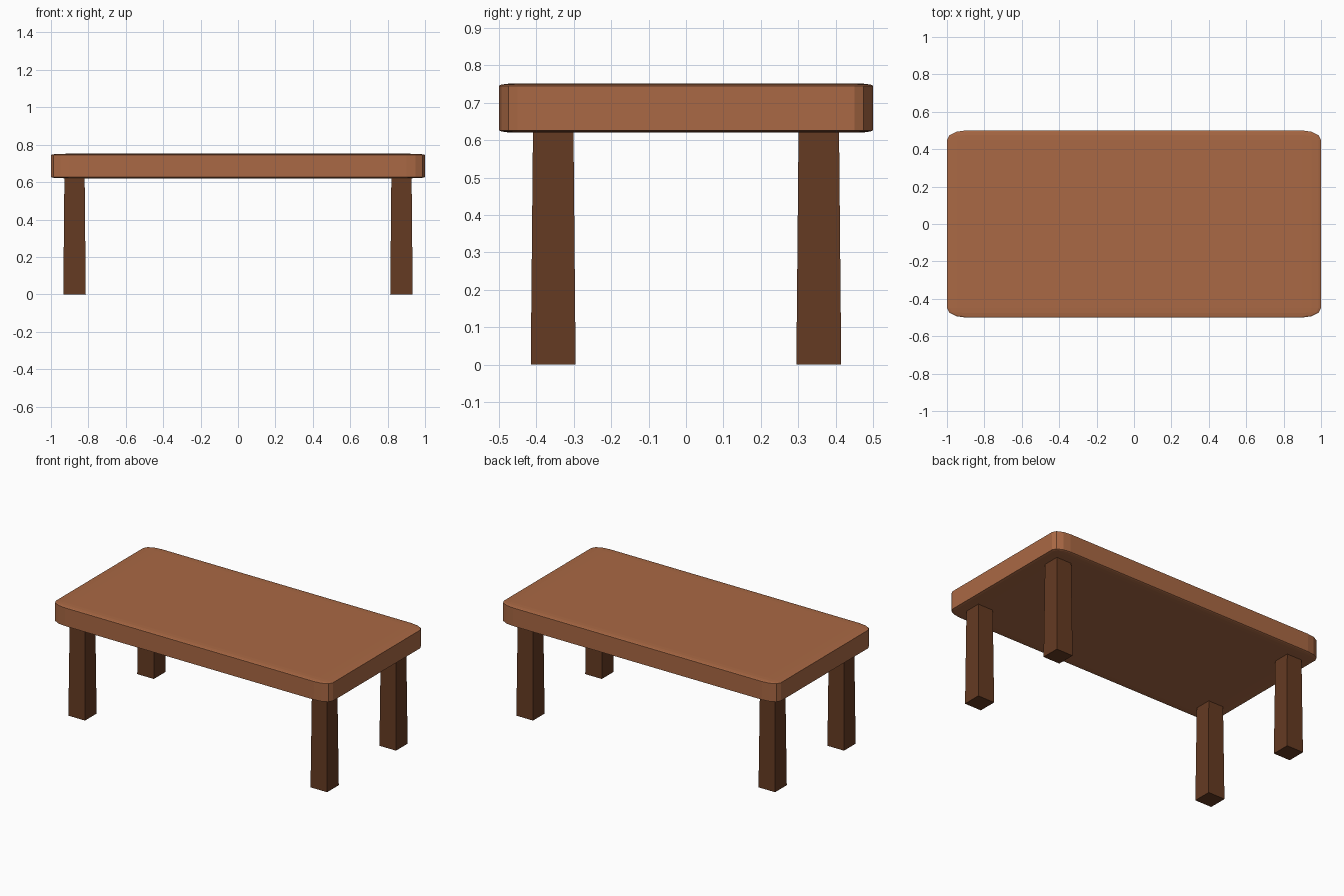
import bpy, bmesh
from mathutils import Vector

if "Cube" in bpy.data.objects:
    bpy.data.objects.remove(bpy.data.objects["Cube"])


def material(name, rgb):
    m = bpy.data.materials.new(name)
    m.diffuse_color = (*rgb, 1)
    m.use_nodes = True
    m.node_tree.nodes["Principled BSDF"].inputs["Base Color"].default_value = m.diffuse_color
    return m


top_wood = material("warm brown wood", (0.40, 0.14, 0.058))
leg_wood = material("dark brown wood", (0.130, 0.043, 0.016))


def add_object(name, bm, mat):
    bmesh.ops.recalc_face_normals(bm, faces=bm.faces)
    mesh = bpy.data.meshes.new(name)
    bm.to_mesh(mesh)
    bm.free()
    mesh.materials.append(mat)
    obj = bpy.data.objects.new(name, mesh)
    bpy.context.collection.objects.link(obj)
    return obj


# Table top: unit cube with rounded edges, then stretched to size
Z0, Z1 = 0.62, 0.752
bm = bmesh.new()
bmesh.ops.create_cube(bm, size=1)
bmesh.ops.bevel(bm, geom=bm.edges[:], offset=0.05, segments=3,
                profile=0.5, affect='EDGES')
bmesh.ops.scale(bm, vec=(2, 1, Z1 - Z0), verts=bm.verts)
bmesh.ops.translate(bm, vec=(0, 0, (Z0 + Z1) / 2), verts=bm.verts)
add_object("table_top", bm, top_wood)

# Four square legs, slightly narrower towards the top
LEG_H = 0.64
for y_name, sy in (("front", -1), ("back", 1)):
    for x_name, sx in (("left", -1), ("right", 1)):
        bm = bmesh.new()
        bmesh.ops.create_cube(bm, size=1)
        for v in bm.verts:
            w = 0.108 if v.co.z > 0 else 0.12
            v.co = Vector((v.co.x * w + sx * 0.874,
                           v.co.y * w + sy * 0.355,
                           (v.co.z + 0.5) * LEG_H))
        add_object(f"{y_name}_{x_name}_leg", bm, leg_wood)
